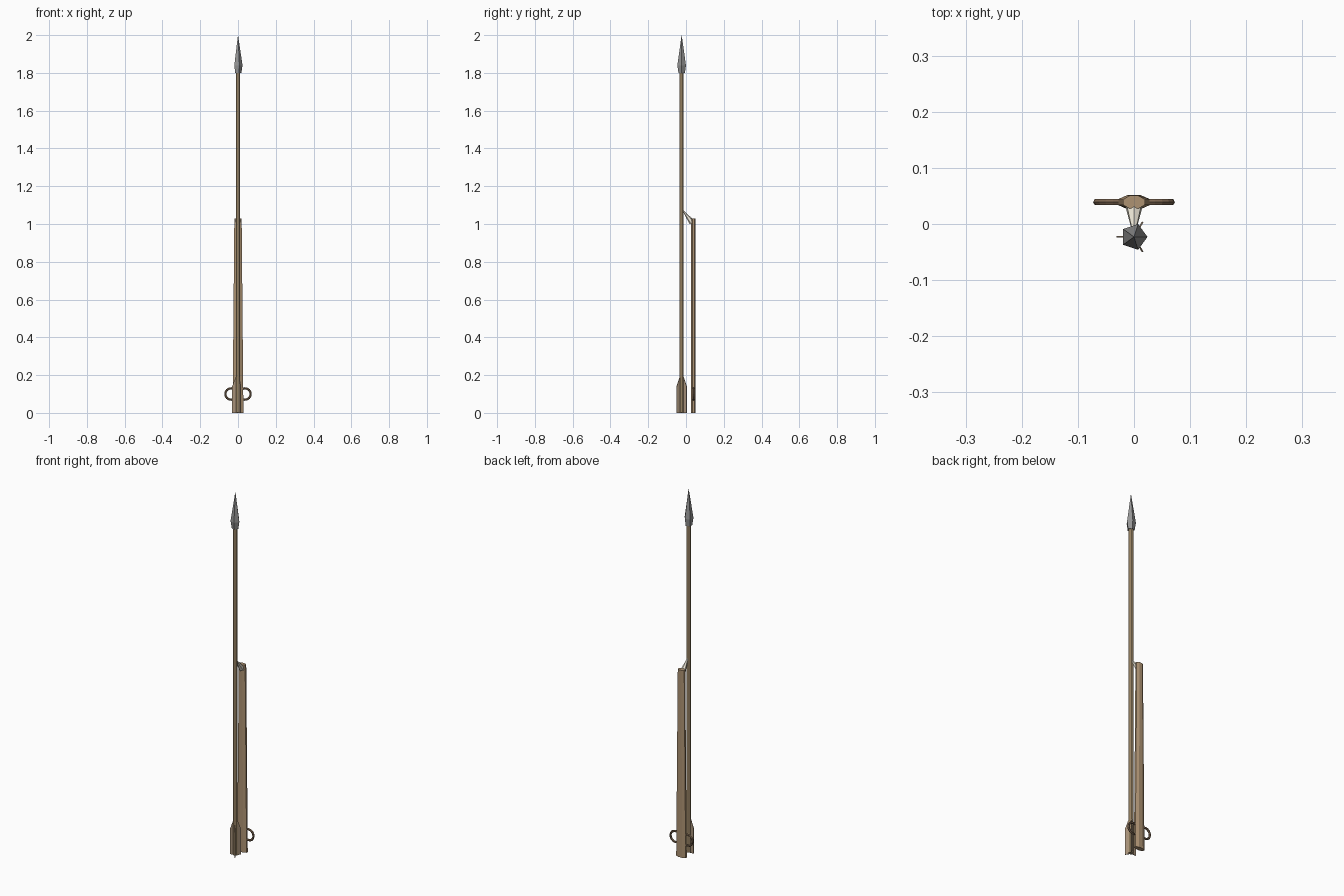
import bpy, bmesh
from math import pi, cos, sin
from mathutils import Vector

if "Cube" in bpy.data.objects:
    bpy.data.objects.remove(bpy.data.objects["Cube"])


def material(name, rgb):
    m = bpy.data.materials.new(name)
    m.diffuse_color = (*rgb, 1)
    m.use_nodes = True
    m.node_tree.nodes["Principled BSDF"].inputs["Base Color"].default_value = m.diffuse_color
    return m


shaft_wood = material("shaft_wood", (0.50, 0.36, 0.20))
board_wood = material("board_wood", (0.42, 0.29, 0.17))
leather = material("leather", (0.20, 0.13, 0.08))
bone = material("bone", (0.85, 0.80, 0.68))
feather = material("feather", (0.38, 0.28, 0.19))
stone = material("stone", (0.30, 0.30, 0.30))


def finish(name, bm, mat):
    bmesh.ops.recalc_face_normals(bm, faces=bm.faces)
    me = bpy.data.meshes.new(name)
    bm.to_mesh(me)
    bm.free()
    ob = bpy.data.objects.new(name, me)
    me.materials.append(mat)
    bpy.context.collection.objects.link(ob)
    return ob


def loft(name, rings, sides, centre, mat, turn=0.0):
    """Stack of elliptical rings (z, rx, ry), capped at both ends."""
    bm = bmesh.new()
    loops = []
    for z, rx, ry in rings:
        loops.append([bm.verts.new((centre[0] + rx * cos(turn + 2 * pi * i / sides),
                                    centre[1] + ry * sin(turn + 2 * pi * i / sides), z))
                      for i in range(sides)])
    for a, b in zip(loops, loops[1:]):
        for i in range(sides):
            j = (i + 1) % sides
            bm.faces.new((a[i], a[j], b[j], b[i]))
    bm.faces.new(loops[0])
    bm.faces.new(loops[-1])
    bmesh.ops.remove_doubles(bm, verts=bm.verts, dist=1e-5)
    return finish(name, bm, mat)


DART = (0, -0.023)
BOARD = (0, 0.039)

# Dart shaft and faceted point
loft("dart_shaft", [(0.003, 0.012, 0.012), (1.81, 0.012, 0.012)], 8, DART, shaft_wood, pi / 8)
loft("dart_point", [(1.80, 0.018, 0.018), (1.84, 0.024, 0.024), (1.995, 0.001, 0.001), (2.0, 0, 0)],
     5, DART, stone)

# Three feather vanes around the tail
profile = [(0.0, 0.0), (0.031, 0.0), (0.031, 0.14), (0.012, 0.19), (0.0, 0.19)]
for n in range(3):
    a = pi / 3 + n * 2 * pi / 3
    out, side = Vector((cos(a), sin(a), 0)), Vector((-sin(a), cos(a), 0)) * 0.0015
    bm = bmesh.new()
    faces = []
    for s in (-1, 1):
        faces.append([bm.verts.new(Vector((*DART, z)) + out * r + side * s) for r, z in profile])
        bm.faces.new(faces[-1])
    for i in range(len(profile)):
        j = (i + 1) % len(profile)
        bm.faces.new((faces[0][i], faces[0][j], faces[1][j], faces[1][i]))
    finish(f"feather_vane_{n + 1}", bm, feather)

# Tapered throwing board
loft("throwing_board", [(0.0, 0.031, 0.0135), (1.03, 0.021, 0.0125)], 8, BOARD, board_wood, pi / 8)

# Bone spur leaning from the board to the dart
base, tip = Vector((0, 0.032, 1.008)), Vector((0, -0.018, 1.074))
bm = bmesh.new()
bmesh.ops.create_cone(bm, cap_ends=True, segments=6, radius1=0.016, radius2=0.002,
                      depth=(tip - base).length)
turn = (tip - base).to_track_quat('Z', 'Y').to_matrix()
bmesh.ops.rotate(bm, verts=bm.verts, matrix=turn)
bmesh.ops.translate(bm, verts=bm.verts, vec=(base + tip) / 2)
finish("spur", bm, bone)

# Finger loops either side of the grip
for label, s in (("left", -1), ("right", 1)):
    bpy.ops.mesh.primitive_torus_add(major_segments=16, minor_segments=6, major_radius=0.030,
                                     minor_radius=0.006, location=(s * 0.037, BOARD[1], 0.10),
                                     rotation=(pi / 2, 0, 0))
    ring = bpy.context.object
    ring.name = f"finger_loop_{label}"
    ring.data.materials.append(leather)
